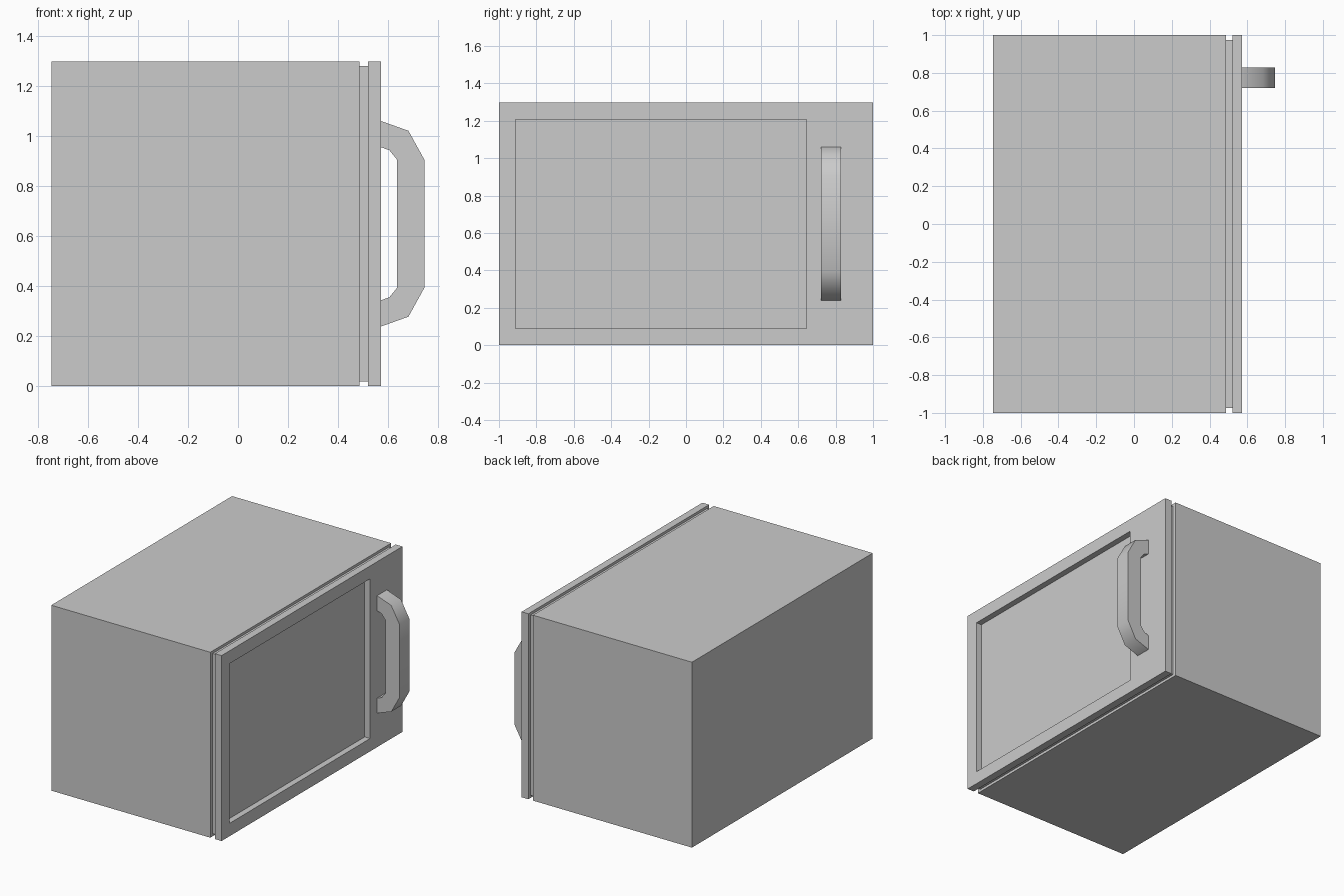
import bpy, bmesh, math

if "Cube" in bpy.data.objects:
    bpy.data.objects.remove(bpy.data.objects["Cube"])

H = 1.298          # overall height
X_BODY, X_SEAL, X_DOOR = 0.486, 0.521, 0.573


def finish(name, bm):
    bmesh.ops.recalc_face_normals(bm, faces=bm.faces)
    mesh = bpy.data.meshes.new(name)
    bm.to_mesh(mesh)
    bm.free()
    obj = bpy.data.objects.new(name, mesh)
    bpy.context.collection.objects.link(obj)
    return obj


def box(lo, hi):
    bm = bmesh.new()
    bmesh.ops.create_cube(bm, size=1)
    for v in bm.verts:
        v.co = [(a + b) / 2 + c * (b - a) for a, b, c in zip(lo, hi, v.co)]
    return bm


# Oven body
finish("body", box((-0.746, -1, 0), (X_BODY, 1, H)))

# Recessed seal between body and door
finish("door_seal", box((X_BODY, -0.975, 0.018), (X_SEAL, 0.975, H - 0.018)))

# Door with a sunken window panel
bm = box((X_SEAL, -1, 0), (X_DOOR, 1, H))
bm.normal_update()
front = max(bm.faces, key=lambda f: f.calc_center_median().x)
bmesh.ops.inset_individual(bm, faces=[front], thickness=0.1)
for v in front.verts:
    v.co.y = 0.643 if v.co.y > 0 else -0.911
    v.co.z = H - 0.09 if v.co.z > H / 2 else 0.09
panel = bmesh.ops.extrude_discrete_faces(bm, faces=[front])["faces"][0]
for v in panel.verts:
    v.co.x -= 0.042
finish("door", bm)

# Bow handle: upper half of the outline, mirrored about mid height
outer = [(X_DOOR, 1.06), (0.682, 1.021), (0.746, 0.905)]
inner = [(X_DOOR, 0.955), (0.606, 0.943), (0.636, 0.906)]


def mirrored(points):
    return points + [(x, H - z) for x, z in reversed(points)]


outline = mirrored(outer) + mirrored(inner)[::-1]
bm = bmesh.new()
rings = [[bm.verts.new((x, y, z)) for x, z in outline] for y in (0.721, 0.829)]
n = len(outline)
for i in range(n):
    j = (i + 1) % n
    bm.faces.new((rings[0][i], rings[0][j], rings[1][j], rings[1][i]))
# Sides as quads joining the outer and inner outline
for ring in rings:
    for i in range(n // 2 - 1):
        bm.faces.new((ring[i], ring[i + 1], ring[n - 2 - i], ring[n - 1 - i]))
handle = finish("handle", bm)

bpy.context.view_layer.objects.active = handle
handle.select_set(True)
bpy.ops.object.shade_smooth_by_angle(angle=math.radians(50))
